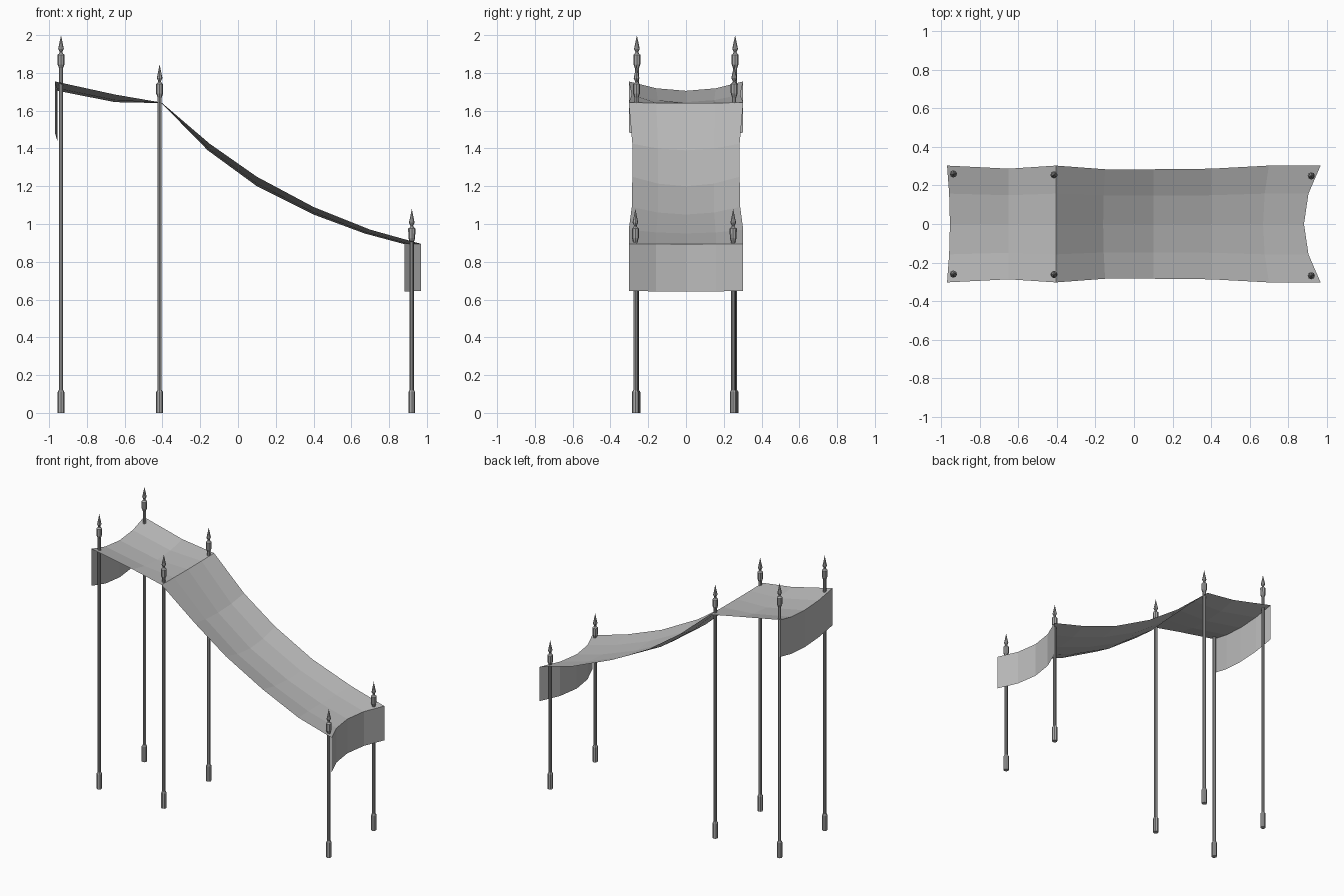
import bpy, bmesh, math
from mathutils import Vector

cube = bpy.data.objects.get("Cube")
if cube:
    bpy.data.objects.remove(cube, do_unlink=True)


def material(name, value):
    m = bpy.data.materials.new(name)
    m.use_nodes = True
    col = (value, value, value, 1)
    m.diffuse_color = col
    m.node_tree.nodes["Principled BSDF"].inputs["Base Color"].default_value = col
    return m


cloth = material("grey cloth", 0.5)
metal = material("grey metal", 0.4)


def add_object(name, bm, mat):
    mesh = bpy.data.meshes.new(name)
    bm.to_mesh(mesh)
    bm.free()
    mesh.materials.append(mat)
    obj = bpy.data.objects.new(name, mesh)
    bpy.context.collection.objects.link(obj)
    return obj


def sheet(name, rows):
    """Skin a grid of points, given as rows across the cloth."""
    bm = bmesh.new()
    grid = [[bm.verts.new(p) for p in row] for row in rows]
    for a, b in zip(grid, grid[1:]):
        for j in range(len(a) - 1):
            bm.faces.new((a[j], b[j], b[j + 1], a[j + 1]))
    return add_object(name, bm, cloth)


def cross_row(x_edge, x_mid, z_edge, z_mid, width):
    """Five points across the cloth, sagging from the edges to the middle."""
    row = []
    for t in (-1, -0.52, 0, 0.52, 1):
        k = t * t
        row.append(Vector((x_mid + (x_edge - x_mid) * k,
                           t * width,
                           z_mid + (z_edge - z_mid) * k)))
    return row


# Canopy: edge x, middle x, edge z, middle z, half width
upper = [cross_row(*r) for r in (
    (-0.97, -0.955, 1.755, 1.705, 0.303),
    (-0.65, -0.65, 1.685, 1.645, 0.287),
    (-0.405, -0.405, 1.643, 1.64, 0.303))]
slope = [upper[-1]] + [cross_row(*r) for r in (
    (-0.15, -0.16, 1.425, 1.39, 0.284),
    (0.1, 0.1, 1.25, 1.20, 0.284),
    (0.4, 0.4, 1.09, 1.05, 0.287),
    (0.7, 0.67, 0.97, 0.95, 0.303),
    (0.968, 0.882, 0.895, 0.893, 0.303))]
sheet("upper_canopy", upper)
sheet("sloping_canopy", slope)


# Hanging end flaps
def flap(name, top, drop):
    return [top, [p - Vector((0, 0, drop)) for p in top]]


sheet("high_end_flap", flap("high", upper[0], 0.27)[::-1])
sheet("low_end_flap", flap("low", slope[-1], 0.25))


# Poles: a turned profile with a foot, shaft, socket and spear finial
def pole(name, x, y, top, sides=8):
    profile = [(0, 0), (0.018, 0), (0.018, 0.11), (0.011, 0.122),
               (0.011, top - 0.175), (0.018, top - 0.155),
               (0.019, top - 0.105), (0.011, top - 0.098),
               (0.007, top - 0.09), (0.015, top - 0.073), (0, top)]
    bm = bmesh.new()
    verts = [bm.verts.new((r, 0, z)) for r, z in profile]
    edges = [bm.edges.new(pair) for pair in zip(verts, verts[1:])]
    bmesh.ops.spin(bm, geom=verts + edges, cent=(0, 0, 0), axis=(0, 0, 1),
                   angle=math.tau, steps=sides, use_duplicate=False)
    bmesh.ops.remove_doubles(bm, verts=bm.verts, dist=0.0005)
    bmesh.ops.recalc_face_normals(bm, faces=bm.faces)
    obj = add_object(name, bm, metal)
    obj.location = (x, y, 0)


for label, x, front_y, back_y, top in (
        ("high", -0.937, -0.26, 0.26, 2.0),
        ("middle", -0.415, -0.262, 0.255, 1.845),
        ("low", 0.92, -0.268, 0.25, 1.08)):
    pole(label + "_front_pole", x, front_y, top)
    pole(label + "_back_pole", x, back_y, top)
